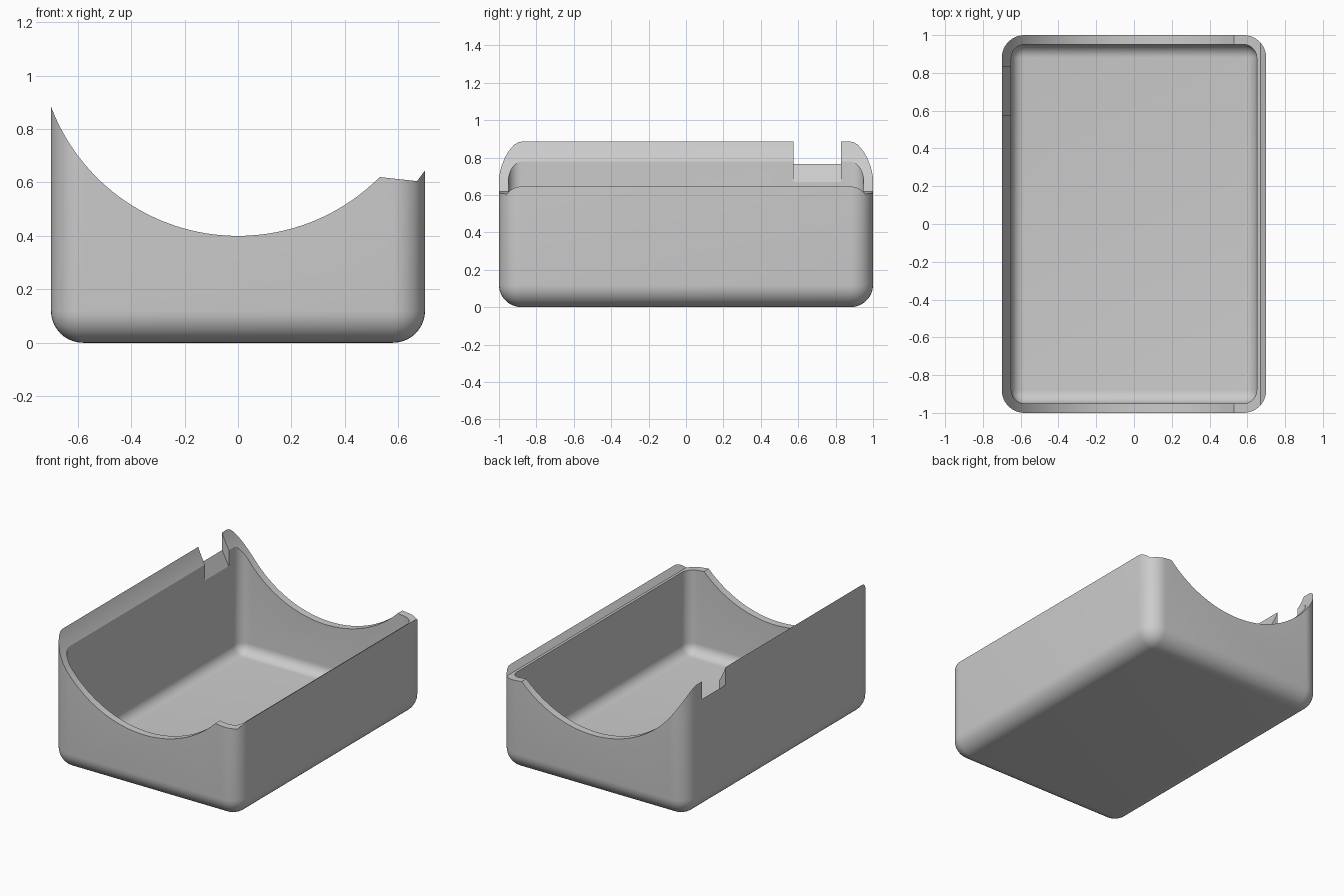
import bpy, bmesh, math

if "Cube" in bpy.data.objects:
    bpy.data.objects.remove(bpy.data.objects["Cube"])

grey = bpy.data.materials.new("plain grey")
grey.diffuse_color = (0.6, 0.6, 0.6, 1)
grey.use_nodes = True
grey.node_tree.nodes["Principled BSDF"].inputs["Base Color"].default_value = grey.diffuse_color


def add_object(name, bm):
    bmesh.ops.recalc_face_normals(bm, faces=bm.faces)
    mesh = bpy.data.meshes.new(name)
    bm.to_mesh(mesh)
    bm.free()
    mesh.materials.append(grey)
    obj = bpy.data.objects.new(name, mesh)
    bpy.context.collection.objects.link(obj)
    return obj


def rounded_block(name, half_x, half_y, bottom, top, radius):
    """Box with every edge rounded."""
    bm = bmesh.new()
    bmesh.ops.create_cube(bm, size=2)
    for v in bm.verts:
        v.co = (v.co.x * half_x, v.co.y * half_y, top if v.co.z > 0 else bottom)
    bmesh.ops.bevel(bm, geom=bm.edges[:], offset=radius, segments=10,
                    profile=0.5, affect='EDGES', clamp_overlap=True)
    return add_object(name, bm)


def prism(name, profile, y0, y1):
    """Extrude an (x, z) profile along y."""
    bm = bmesh.new()
    face = bm.faces.new([bm.verts.new((x, y0, z)) for x, z in profile])
    ext = bmesh.ops.extrude_face_region(bm, geom=[face])
    for v in ext["geom"]:
        if isinstance(v, bmesh.types.BMVert):
            v.co.y = y1
    return add_object(name, bm)


# Outer body and inner cavity
tray = rounded_block("tray", 0.7, 1.0, 0.0, 1.5, 0.12)
cavity = rounded_block("cavity_cutter", 0.65, 0.95, 0.05, 1.7, 0.07)

# Scooped top: circular arc, flat lip and raised right rim
R, CZ = 0.748, 1.148
a0, a1 = math.asin(-0.72 / R), math.asin(0.53 / R)
arc = [(R * math.sin(a), CZ - R * math.cos(a))
       for a in (a0 + (a1 - a0) * i / 64 for i in range(65))]
scoop = prism("scoop_cutter",
              arc + [(0.67, 0.605), (0.745, 0.705), (0.745, 2.0), (-0.72, 2.0)],
              -1.2, 1.2)

# Sloped notch in the tall left wall
notch = prism("notch_cutter",
              [(-0.75, 0.86), (-0.60, 0.575), (-0.60, 1.2), (-0.75, 1.2)],
              0.575, 0.83)

# Cut the body and keep the result as a plain mesh
for cutter in (cavity, scoop, notch):
    mod = tray.modifiers.new(cutter.name, 'BOOLEAN')
    mod.operation = 'DIFFERENCE'
    mod.solver = 'EXACT'
    mod.object = cutter
depsgraph = bpy.context.evaluated_depsgraph_get()
result = bpy.data.meshes.new_from_object(tray.evaluated_get(depsgraph))
tray.modifiers.clear()
tray.data = result
result.materials.clear()
result.materials.append(grey)
for cutter in (cavity, scoop, notch):
    bpy.data.objects.remove(cutter)

# Smooth fillets, crisp rims
bpy.ops.object.select_all(action='DESELECT')
tray.select_set(True)
bpy.context.view_layer.objects.active = tray
bpy.ops.object.shade_smooth_by_angle(angle=math.radians(25))
